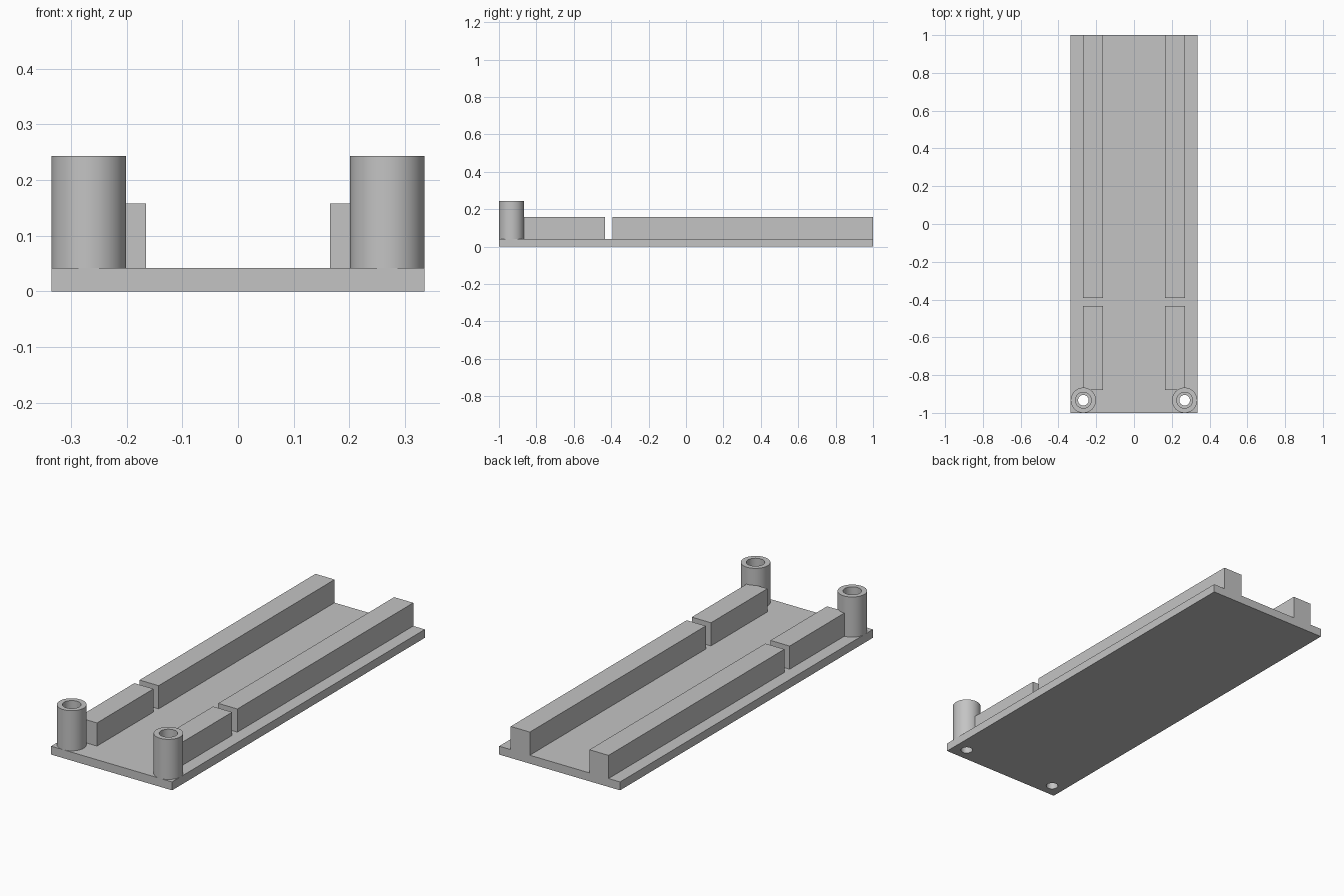
import bpy
import bmesh
import math
from mathutils import Matrix, Vector

cube = bpy.data.objects.get("Cube")
if cube:
    bpy.data.objects.remove(cube, do_unlink=True)

# Shared dimensions
HALF_WIDTH = 0.335
BASE_TOP = 0.042
RAIL_TOP = 0.158
POST_TOP = 0.243
POST_RADIUS, BORE_RADIUS, HOLE_RADIUS = 0.067, 0.042, 0.028
POST_X, POST_Y = HALF_WIDTH - POST_RADIUS, POST_RADIUS - 1
SIDES = 64

grey = bpy.data.materials.new("plain grey")
grey.use_nodes = True
colour = (0.55, 0.55, 0.55, 1)
grey.diffuse_color = colour
grey.node_tree.nodes["Principled BSDF"].inputs["Base Color"].default_value = colour


def add_object(name, bm):
    bmesh.ops.recalc_face_normals(bm, faces=bm.faces)
    mesh = bpy.data.meshes.new(name)
    bm.to_mesh(mesh)
    bm.free()
    mesh.materials.append(grey)
    obj = bpy.data.objects.new(name, mesh)
    bpy.context.collection.objects.link(obj)
    return obj


def box(name, low, high):
    low, high = Vector(low), Vector(high)
    bm = bmesh.new()
    bmesh.ops.create_cube(bm, size=1, matrix=Matrix.Translation((low + high) / 2)
                          @ Matrix.Diagonal((high - low).to_4d()))
    return add_object(name, bm)


def tube(name, x, y):
    """Revolve a rectangular wall section into an open post."""
    bm = bmesh.new()
    section = [(BORE_RADIUS, BASE_TOP), (POST_RADIUS, BASE_TOP),
               (POST_RADIUS, POST_TOP), (BORE_RADIUS, POST_TOP)]
    verts = [bm.verts.new((x + r, y, z)) for r, z in section]
    edges = [bm.edges.new((verts[i - 1], verts[i])) for i in range(len(verts))]
    bmesh.ops.spin(bm, geom=verts + edges, cent=(x, y, 0), axis=(0, 0, 1),
                   angle=math.tau, steps=SIDES)
    bmesh.ops.remove_doubles(bm, verts=bm.verts, dist=0.0001)
    obj = add_object(name, bm)
    bpy.ops.object.select_all(action="DESELECT")
    obj.select_set(True)
    bpy.context.view_layer.objects.active = obj
    bpy.ops.object.shade_smooth_by_angle(angle=math.radians(30))


# Base plate
base = box("base_plate", (-HALF_WIDTH, -1, 0), (HALF_WIDTH, 1, BASE_TOP))

for side, sign in (("left", 1), ("right", -1)):
    # Rails with a gap between the short and long pieces
    for part, y0, y1 in (("front", -0.88, -0.433), ("rear", -0.392, 1)):
        xs = sorted((sign * 0.165, sign * 0.271))
        box(f"{side}_{part}_rail", (xs[0], y0, BASE_TOP), (xs[1], y1, RAIL_TOP))

    # Hollow corner post
    tube(f"{side}_post", sign * POST_X, POST_Y)

    # Screw hole through the base under the post
    bm = bmesh.new()
    bmesh.ops.create_cone(bm, cap_ends=True, segments=SIDES, radius1=HOLE_RADIUS,
                          radius2=HOLE_RADIUS, depth=0.2,
                          matrix=Matrix.Translation((sign * POST_X, POST_Y, 0)))
    cutter = add_object(f"{side}_hole_cutter", bm)
    cutter.hide_render = True
    cutter.hide_set(True)
    cut = base.modifiers.new(f"{side}_hole", "BOOLEAN")
    cut.operation = "DIFFERENCE"
    cut.solver = "EXACT"
    cut.object = cutter
